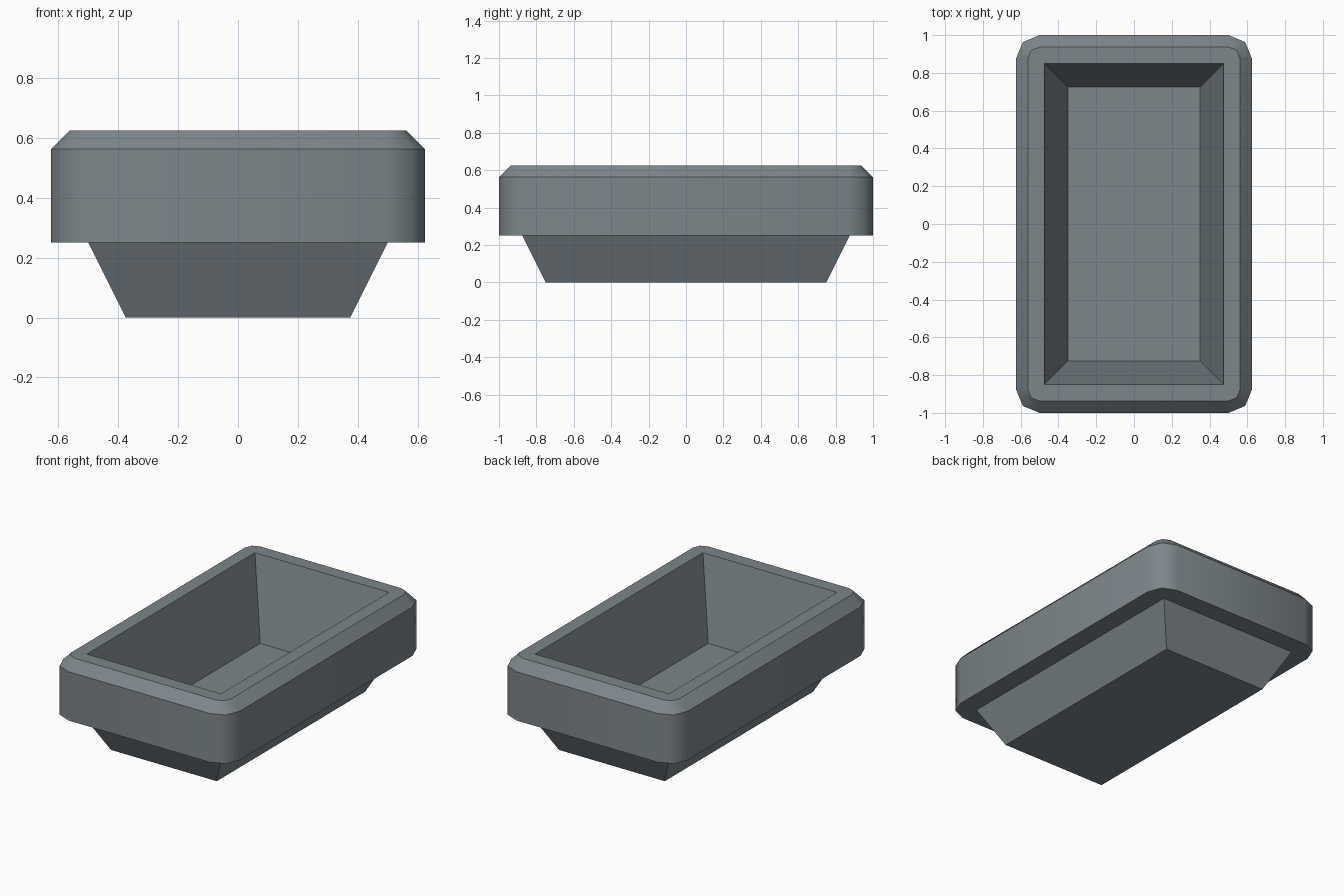
import bpy, bmesh, math

if "Cube" in bpy.data.objects:
    bpy.data.objects.remove(bpy.data.objects["Cube"])

mat = bpy.data.materials.new("blue grey stone")
mat.diffuse_color = (0.205, 0.24, 0.26, 1)
mat.use_nodes = True
mat.node_tree.nodes["Principled BSDF"].inputs["Base Color"].default_value = mat.diffuse_color


def ring(bm, hx, hy, z, r):
    """Rectangle ring with rounded corners, three points per corner."""
    pts = []
    for k, (sx, sy) in enumerate([(1, 1), (-1, 1), (-1, -1), (1, -1)]):
        for i in range(3):
            a = math.radians(90 * k + 45 * i)
            pts.append(bm.verts.new((sx * (hx - r) + r * math.cos(a),
                                     sy * (hy - r) + r * math.sin(a), z)))
    return pts


# half x, half y, height, corner radius: from the underside, over the rim, into the bowl
sections = [
    (0.375, 0.75, 0.0, 0),          # foot bottom
    (0.5, 0.875, 0.25, 0),          # foot top
    (0.625, 1.0, 0.25, 0.125),      # rim underside
    (0.625, 1.0, 0.5625, 0.125),    # rim side top
    (0.5625, 0.9375, 0.625, 0.0625),  # bevelled rim edge
    (0.475, 0.85, 0.625, 0),        # bowl opening
    (0.35, 0.725, 0.125, 0),        # bowl floor
]

bm = bmesh.new()
rings = [ring(bm, *s) for s in sections]
for j in range(len(rings) - 1):
    a, b = rings[j], rings[j + 1]
    for i in range(12):
        n = (i + 1) % 12
        f = bm.faces.new((a[i], a[n], b[n], b[i]))
        f.smooth = j in (2, 3)      # rounded side and bevel are smooth
bm.faces.new(rings[0][::-1])
bm.faces.new(rings[-1])
bmesh.ops.remove_doubles(bm, verts=bm.verts[:], dist=1e-4)
bmesh.ops.recalc_face_normals(bm, faces=bm.faces[:])

# horizontal edges between the bands stay crisp
for e in bm.edges:
    if abs(e.verts[0].co.z - e.verts[1].co.z) < 1e-5:
        e.smooth = False

mesh = bpy.data.meshes.new("basin")
bm.to_mesh(mesh)
bm.free()
mesh.materials.append(mat)
basin = bpy.data.objects.new("basin", mesh)
bpy.context.collection.objects.link(basin)
